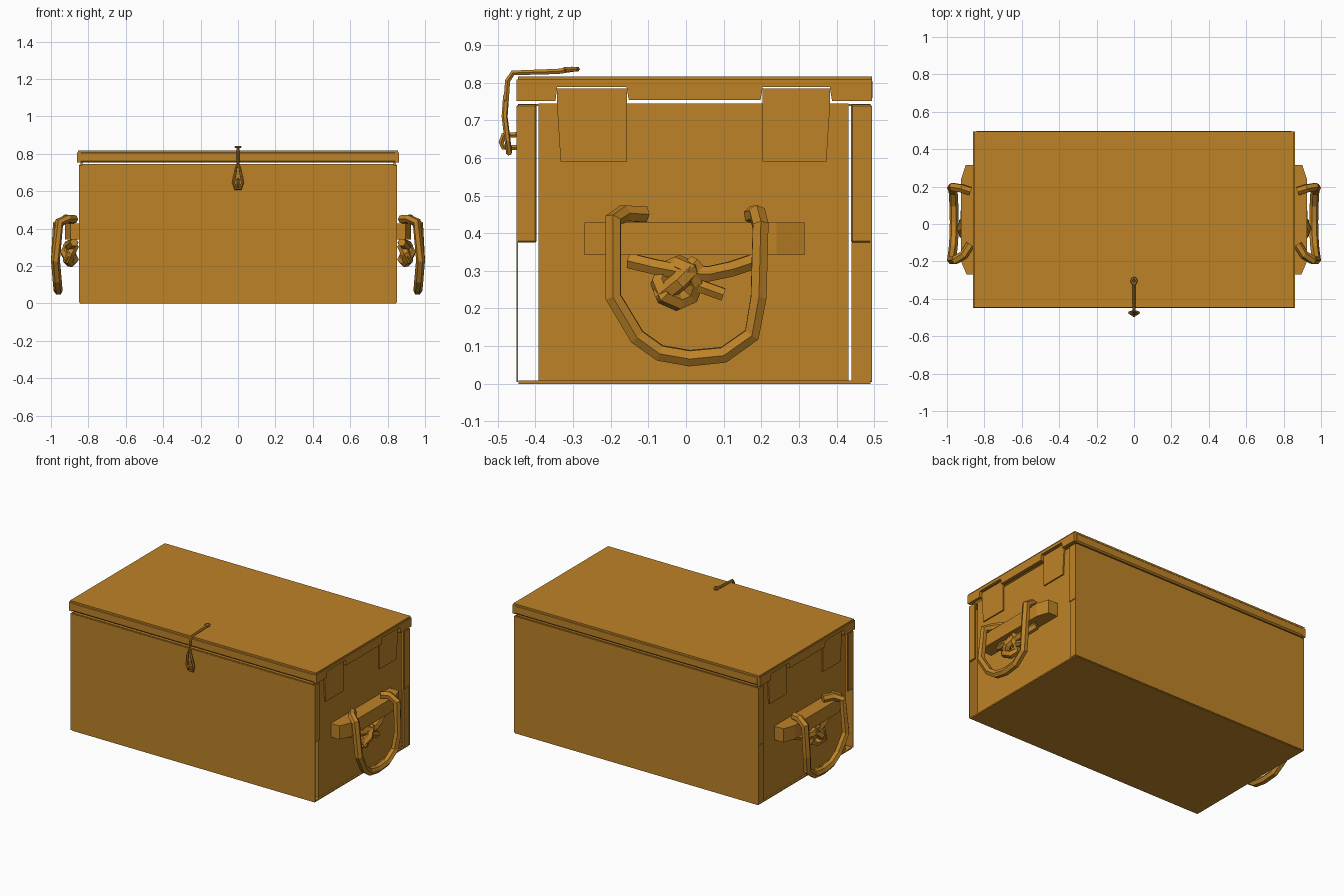
import bpy, bmesh, math
from mathutils import Vector

if "Cube" in bpy.data.objects:
    bpy.data.objects.remove(bpy.data.objects["Cube"])

ochre = bpy.data.materials.new("ochre_paint")
ochre.diffuse_color = (0.51, 0.225, 0.02, 1)
ochre.use_nodes = True
ochre.node_tree.nodes["Principled BSDF"].inputs["Base Color"].default_value = ochre.diffuse_color


def finish(name, mesh):
    mesh.materials.clear()
    mesh.materials.append(ochre)
    ob = bpy.data.objects.new(name, mesh)
    bpy.context.collection.objects.link(ob)
    return ob


def box(name, x, y, z, bevel=0):
    bm = bmesh.new()
    bmesh.ops.create_cube(bm, size=1)
    for v in bm.verts:
        v.co = Vector([(r[0] + r[1]) / 2 + c * (r[1] - r[0]) for r, c in zip((x, y, z), v.co)])
    if bevel:
        bmesh.ops.bevel(bm, geom=bm.edges[:], offset=bevel, segments=1, affect='EDGES')
    me = bpy.data.meshes.new(name)
    bm.to_mesh(me)
    bm.free()
    return finish(name, me)


def prism(name, pts, direction):
    """Extrude a flat outline along a direction."""
    bm = bmesh.new()
    f = bm.faces.new([bm.verts.new(p) for p in pts])
    r = bmesh.ops.extrude_face_region(bm, geom=[f])
    bmesh.ops.translate(bm, vec=direction, verts=[g for g in r['geom'] if isinstance(g, bmesh.types.BMVert)])
    bmesh.ops.recalc_face_normals(bm, faces=bm.faces[:])
    me = bpy.data.meshes.new(name)
    bm.to_mesh(me)
    bm.free()
    return finish(name, me)


def rod(name, pts, radius, closed=False):
    """Faceted rod along a path."""
    cu = bpy.data.curves.new(name, 'CURVE')
    cu.dimensions = '3D'
    cu.bevel_depth, cu.bevel_resolution, cu.use_fill_caps = radius, 1, True
    sp = cu.splines.new('POLY')
    sp.points.add(len(pts) - 1)
    for p, co in zip(sp.points, pts):
        p.co = (*co, 1)
    sp.use_cyclic_u = closed
    tmp = bpy.data.objects.new(name + "_path", cu)
    bpy.context.collection.objects.link(tmp)
    me = bpy.data.meshes.new_from_object(tmp.evaluated_get(bpy.context.evaluated_depsgraph_get()))
    bpy.data.objects.remove(tmp)
    for p in me.polygons:
        p.use_smooth = False
    return finish(name, me)


# Body: inner box wrapped by outer front, back and bottom sheets
box("inner_box", (-0.835, 0.835), (-0.392, 0.432), (0.008, 0.745))
box("front_sheet", (-0.85, 0.85), (-0.45, -0.446), (0.005, 0.738))
box("back_sheet", (-0.85, 0.85), (0.489, 0.494), (0.005, 0.738))
box("bottom_sheet", (-0.845, 0.845), (-0.445, 0.49), (0, 0.008))
box("front_top_fold", (-0.835, 0.835), (-0.447, -0.39), (0.738, 0.744))
box("back_top_fold", (-0.835, 0.835), (0.43, 0.49), (0.738, 0.744))

# Lid: top sheet over a rim
box("lid_top", (-0.855, 0.855), (-0.447, 0.494), (0.806, 0.817))
box("lid_front_rim", (-0.85, 0.85), (-0.45, -0.425), (0.752, 0.811), 0.008)
box("lid_back_rim", (-0.85, 0.85), (0.47, 0.496), (0.752, 0.811), 0.008)

for s, side in ((1, "right"), (-1, "left")):
    def at(x, y, z):
        return (s * x, y, z)

    def span(a, b):
        return tuple(sorted((s * a, s * b)))

    # Folded corner flanges
    box(side + "_front_flange", span(0.838, 0.85), (-0.45, -0.397), (0.375, 0.742), 0.004)
    box(side + "_back_flange_upper", span(0.838, 0.85), (0.438, 0.494), (0.375, 0.742), 0.004)
    box(side + "_back_flange_lower", span(0.838, 0.847), (0.44, 0.494), (0.008, 0.375))

    # Lid end skirt, notched above the tabs
    skirt = [(-0.45, 0.808), (-0.45, 0.752), (-0.347, 0.752), (-0.342, 0.789), (-0.158, 0.789),
             (-0.152, 0.754), (0.198, 0.754), (0.204, 0.789), (0.382, 0.789), (0.388, 0.752),
             (0.494, 0.752), (0.494, 0.808)]
    prism(side + "_lid_skirt", [at(0.84, y, z) for y, z in skirt], (s * 0.02, 0, 0))

    # Raised tabs on the end panel
    for tag, y0, y1 in (("front", -0.343, -0.157), ("back", 0.203, 0.383)):
        tab = [(y0, 0.745), (y0, 0.785), (y1, 0.785), (y1, 0.59), (y0 + 0.01, 0.59)] if tag == "front" else \
              [(y0, 0.59), (y0, 0.785), (y1, 0.785), (y1, 0.745), (y1 - 0.01, 0.59)]
        prism(f"{side}_{tag}_tab", [at(0.832, y, z) for y, z in tab], (s * 0.011, 0, 0))

    # Handle bracket, tapered in plan
    plan = [(0.83, -0.27), (0.895, -0.27), (0.925, -0.2), (0.925, 0.24), (0.9, 0.315), (0.83, 0.315)]
    prism(side + "_handle_bracket", [at(x, y, 0.342) for x, y in plan], (0, 0, 0.086))

    # Drop handle
    u = [(0.875, -0.11, 0.45), (0.91, -0.165, 0.453), (0.955, -0.193, 0.435), (0.976, -0.193, 0.23),
         (0.967, -0.13, 0.125), (0.963, -0.07, 0.082), (0.961, 0.01, 0.068), (0.963, 0.1, 0.077),
         (0.967, 0.175, 0.13), (0.976, 0.193, 0.23), (0.968, 0.198, 0.42), (0.92, 0.19, 0.452), (0.875, 0.175, 0.448)]
    rod(side + "_drop_handle", [at(*p) for p in u], 0.024)

    # Knotted rope behind the handle
    rod(side + "_rope", [at(*p) for p in [(0.875, -0.15, 0.327), (0.895, -0.08, 0.31), (0.905, 0.0, 0.295),
        (0.905, 0.06, 0.292), (0.895, 0.12, 0.305), (0.875, 0.18, 0.325)]], 0.023)
    coil = [(0.895 + 0.018 * math.sin(2 * a), -0.022 + 0.048 * math.cos(a), 0.268 + 0.05 * math.sin(a))
            for a in (i * math.tau / 8 for i in range(8))]
    rod(side + "_rope_knot", [at(*p) for p in coil], 0.026, True)
    rod(side + "_knot_strand", [at(*p) for p in [(0.9, -0.07, 0.23), (0.925, -0.02, 0.27), (0.9, 0.03, 0.32)]], 0.026)
    rod(side + "_rope_tail", [at(*p) for p in [(0.89, 0.0, 0.275), (0.9, 0.05, 0.255), (0.9, 0.1, 0.237)]], 0.019)

# Wire hasp hooked over the lid: lid link, then a teardrop loop in front
rod("hasp_arm", [(0, -0.3, 0.836), (0, -0.34, 0.83), (0, -0.46, 0.826), (0, -0.474, 0.805), (0, -0.478, 0.75)], 0.008)
rod("hasp_eye", [(0.012 * math.cos(a), -0.305 + 0.016 * math.sin(a), 0.836)
    for a in (i * math.tau / 8 for i in range(8))], 0.007, True)
rod("hasp_loop", [(0, -0.478, 0.765), (0.013, -0.482, 0.71), (0.024, -0.474, 0.645), (0.014, -0.47, 0.613),
    (-0.014, -0.47, 0.613), (-0.024, -0.474, 0.645), (-0.013, -0.482, 0.71)], 0.008, True)
rod("hasp_staple", [(0, -0.448, 0.662), (0, -0.485, 0.66), (0, -0.491, 0.642), (0, -0.485, 0.628), (0, -0.448, 0.628)], 0.008)
